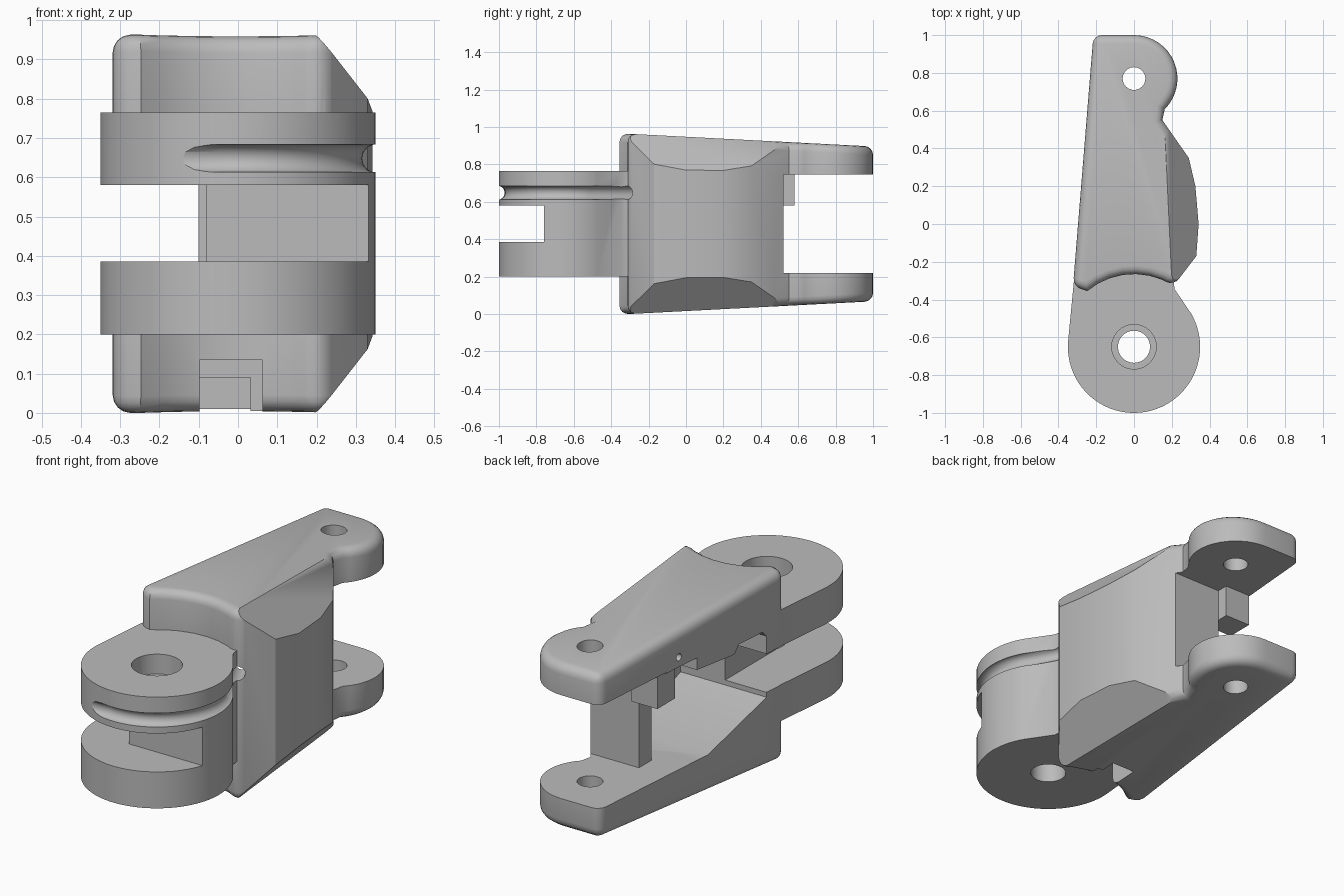
import bpy, bmesh, math
from mathutils import Vector

if "Cube" in bpy.data.objects:
    bpy.data.objects.remove(bpy.data.objects["Cube"], do_unlink=True)

grey = bpy.data.materials.new("plain grey")
grey.use_nodes = True
COL = (0.5, 0.5, 0.5, 1)
grey.diffuse_color = COL
grey.node_tree.nodes["Principled BSDF"].inputs["Base Color"].default_value = COL


def finish(bm, name):
    bmesh.ops.recalc_face_normals(bm, faces=bm.faces)
    me = bpy.data.meshes.new(name)
    bm.to_mesh(me)
    bm.free()
    me.materials.append(grey)
    ob = bpy.data.objects.new(name, me)
    bpy.context.collection.objects.link(ob)
    return ob


def arc(cx, cy, r, a0, a1, n):
    return [(cx + r * math.cos(math.radians(a0 + (a1 - a0) * i / n)),
             cy + r * math.sin(math.radians(a0 + (a1 - a0) * i / n))) for i in range(n + 1)]


def prism(pts, lo, hi, axis="z", slope=0.0, bevel=0.0, name="cutter"):
    """Extrude an outline along z (xy outline) or x (yz outline), optionally tapering in height."""
    bm = bmesh.new()
    rings = []
    for h, s in ((lo, slope), (hi, -slope)):
        ring = []
        for a, b in pts:
            co = (a, b, h + s * (b + 0.3)) if axis == "z" else (h, a, b)
            ring.append(bm.verts.new(co))
        rings.append(ring)
    n = len(pts)
    bm.faces.new(rings[0])
    bm.faces.new(rings[1])
    for i in range(n):
        j = (i + 1) % n
        bm.faces.new((rings[0][i], rings[0][j], rings[1][j], rings[1][i]))
    bmesh.ops.recalc_face_normals(bm, faces=bm.faces)
    if bevel:
        edges = [e for e in bm.edges if e.calc_face_angle_signed() > math.radians(62)]
        bmesh.ops.bevel(bm, geom=edges, offset=bevel, segments=4, profile=0.5,
                        affect="EDGES", clamp_overlap=False)
    return finish(bm, name)


def box(x0, x1, y0, y1, z0, z1):
    return prism([(x0, y0), (x1, y0), (x1, y1), (x0, y1)], z0, z1)


def rod(p, q, r, n=40):
    """Round cutter from p to q."""
    p, q = Vector(p), Vector(q)
    bm = bmesh.new()
    bmesh.ops.create_cone(bm, cap_ends=True, segments=n, radius1=r, radius2=r, depth=(q - p).length)
    rot = (q - p).to_track_quat("Z", "Y")
    for v in bm.verts:
        v.co = rot @ v.co + (p + q) / 2
    return finish(bm, "cutter")


def sweep(path, r, z, n=14):
    """Round tube along a flat path."""
    bm = bmesh.new()
    rings = []
    for i, (x, y) in enumerate(path):
        a, b = path[max(i - 1, 0)], path[min(i + 1, len(path) - 1)]
        d = Vector((b[0] - a[0], b[1] - a[1], 0)).normalized()
        side = Vector((-d.y, d.x, 0))
        rings.append([bm.verts.new(Vector((x, y, z)) + side * r * math.cos(t) + Vector((0, 0, r * math.sin(t))))
                      for t in (2 * math.pi * k / n for k in range(n))])
    for r0, r1 in zip(rings, rings[1:]):
        for k in range(n):
            m = (k + 1) % n
            bm.faces.new((r0[k], r0[m], r1[m], r1[k]))
    bm.faces.new(rings[0])
    bm.faces.new(rings[-1])
    return finish(bm, "cutter")


def combine(target, other, op="DIFFERENCE"):
    mod = target.modifiers.new("combine", "BOOLEAN")
    mod.operation, mod.solver, mod.object = op, "EXACT", other
    bpy.context.view_layer.objects.active = target
    bpy.ops.object.modifier_apply(modifier=mod.name)
    bpy.data.objects.remove(other, do_unlink=True)


# Main body with rear lobe, rounded rims, slightly tapered height
outline = ([(-0.215, 1.0), (-0.323, -0.33)] + arc(0, -0.65, 0.385, 130, 57, 7)
           + [(0.33, -0.17), (0.342, 0), (0.325, 0.2), (0.29, 0.35), (0.15, 0.55)]
           + arc(0, 0.77, 0.23, -45, 90, 16))
link = prism(outline, 0.0, 0.963, slope=0.052, bevel=0.045, name="finger_link")

# Sloped flats on the closed side, above and below
for flip in (False, True):
    bm = bmesh.new()
    for y in (-0.5, 0.56):
        x, z = 0.2 - 0.05 * (y + 0.3), 0.963 - 0.048 * (y + 0.3)
        for px, pz in ((x - 0.14, z + 0.16), (x + 0.28, z - 0.32), (x + 0.6, z + 0.4)):
            bm.verts.new((px, y, 0.963 - pz if flip else pz))
    bmesh.ops.convex_hull(bm, input=bm.verts)
    combine(link, finish(bm, "cutter"))

# Front knuckle
knuckle = arc(0, -0.65, 0.35, 175, 390, 56) + [(0.215, -0.345), (0.2, -0.24), (-0.27, -0.2), (-0.318, -0.3)]
combine(link, prism(knuckle, 0.2, 0.765), "UNION")

# Hollow interior, front slot and rear fork gap
cavity = [(-0.2, 0.36), (0.22, 0.22), (0.42, 0.22), (0.42, 0.74), (0.32, 0.68),
          (0.03, 0.66), (0.0, 0.7), (-0.17, 0.7), (-0.2, 0.67)]
combine(link, prism(cavity, -0.7, 0.17, axis="x"))
combine(link, box(-0.7, -0.08, -1.2, -0.15, 0.385, 0.58))
combine(link, box(-0.7, 0.7, -1.2, -0.76, 0.385, 0.58))
combine(link, box(-0.7, -0.1, 0.3, 0.6, 0.22, 0.74))
combine(link, box(-0.7, 0.7, 0.52, 1.2, 0.22, 0.745))

# Stop peg under the upper fork arm
combine(link, box(-0.245, -0.1, 0.44, 0.58, 0.58, 0.8), "UNION")

# Pivot bores with counterbores, and rear pin hole
combine(link, rod((0, -0.65, -0.1), (0, -0.65, 1.1), 0.085))
for z0, z1 in ((0.1, 0.3), (0.665, 0.9)):
    combine(link, rod((0, -0.65, z0), (0, -0.65, z1), 0.118))
combine(link, rod((0, 0.77, -0.1), (0, 0.77, 1.1), 0.06))

# Cord groove around the knuckle and its channel through the rear wall
groove = [(-0.2, -1.01)] + arc(0, -0.65, 0.352, -97, 25, 30) + [(0.25, -0.38), (0.13, -0.15)]
combine(link, sweep(groove, 0.036, 0.648))
combine(link, rod((0.1, 0.35, 0.64), (0.1, 0.65, 0.64), 0.045, 24))

# Small cross holes in the open side
for y, z in ((-0.16, 0.8), (-0.16, 0.13), (0.43, 0.79), (0.43, 0.15)):
    combine(link, rod((-0.5, y, z), (0.0, y, z), 0.018, 16))

# Stepped notch under the front
combine(link, box(-0.098, 0.062, -0.5, -0.2, -0.1, 0.135))
combine(link, box(-0.098, 0.032, -0.5, -0.12, -0.1, 0.09))

# Smooth the round surfaces, keep the edges crisp
bpy.ops.object.select_all(action="DESELECT")
link.select_set(True)
bpy.context.view_layer.objects.active = link
bpy.ops.object.shade_smooth_by_angle(angle=math.radians(30))
